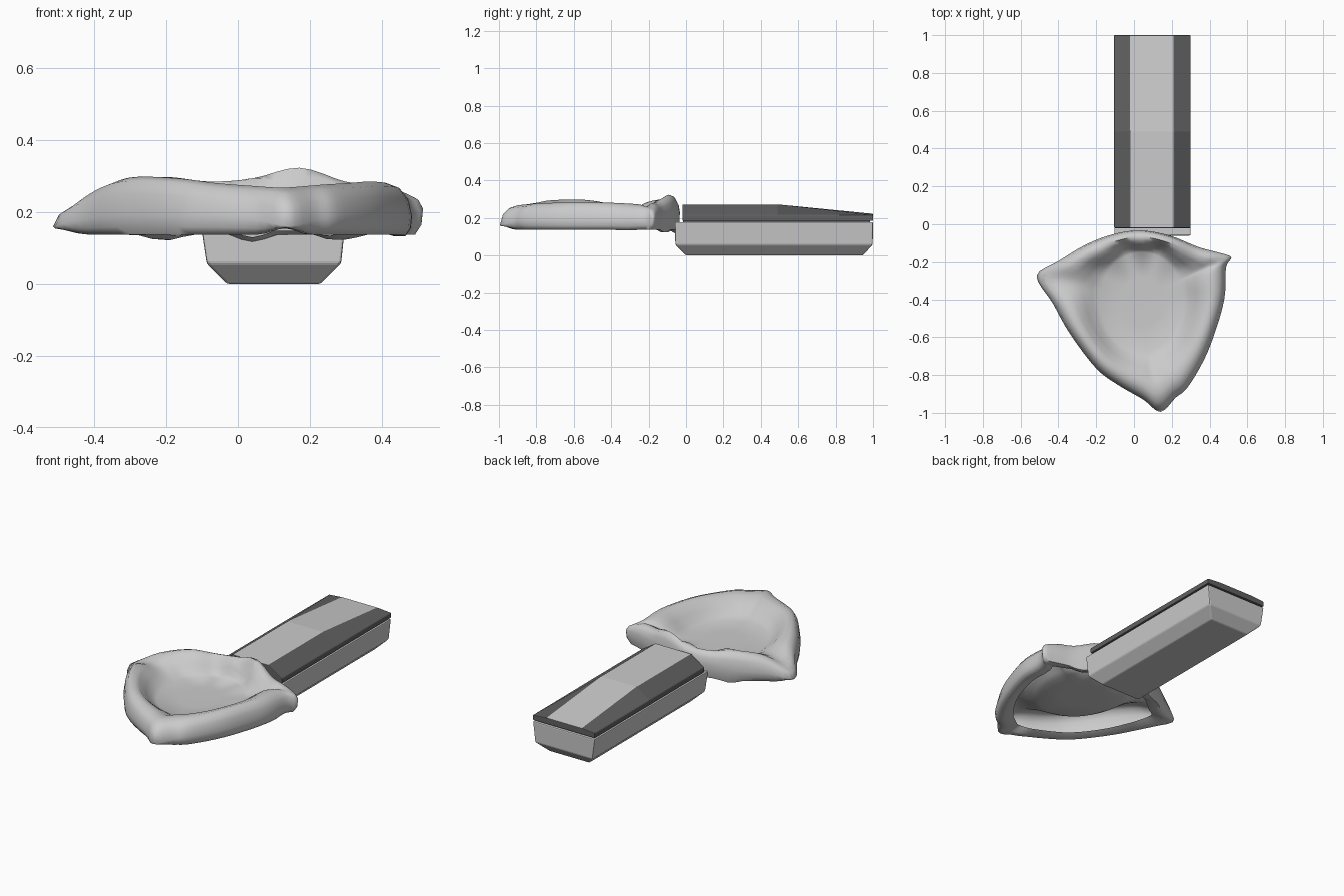
import bpy, bmesh, math
from mathutils import Vector

if "Cube" in bpy.data.objects:
    bpy.data.objects.remove(bpy.data.objects["Cube"])


def make_object(name, rings, cap_start=True, cap_end=True):
    """Loft closed rings of equal point count into one mesh."""
    bm = bmesh.new()
    vr = [[bm.verts.new(p) for p in ring] for ring in rings]
    n = len(vr[0])
    for a, b in zip(vr, vr[1:]):
        for i in range(n):
            j = (i + 1) % n
            bm.faces.new((a[i], a[j], b[j], b[i]))
    if cap_start:
        bm.faces.new(vr[0][::-1])
    if cap_end:
        bm.faces.new(vr[-1])
    bmesh.ops.recalc_face_normals(bm, faces=bm.faces)
    me = bpy.data.meshes.new(name)
    bm.to_mesh(me)
    bm.free()
    ob = bpy.data.objects.new(name, me)
    bpy.context.collection.objects.link(ob)
    return ob


def rect(x0, x1, y0, y1, z):
    return [(x0, y0, z), (x1, y0, z), (x1, y1, z), (x0, y1, z)]


def smooth(ob, angle):
    bpy.ops.object.select_all(action='DESELECT')
    ob.select_set(True)
    bpy.context.view_layer.objects.active = ob
    bpy.ops.object.shade_smooth_by_angle(angle=math.radians(angle))


def bevel(ob, width):
    m = ob.modifiers.new("bevel", 'BEVEL')
    m.width, m.segments = width, 2
    m.limit_method, m.angle_limit = 'ANGLE', math.radians(25)


def material(name, value):
    m = bpy.data.materials.new(name)
    m.diffuse_color = (value, value, value, 1)
    m.use_nodes = True
    m.node_tree.nodes["Principled BSDF"].inputs["Base Color"].default_value = m.diffuse_color
    return m


dark = material("dark_grey", 0.12)
light = material("light_grey", 0.8)

# Case: tapered tray with a chamfered underside
case = make_object("case_body", [
    rect(-0.03, 0.23, 0.0, 0.945, 0.0),
    rect(-0.087, 0.287, -0.057, 0.998, 0.057),
    rect(-0.105, 0.30, -0.06, 1.0, 0.178)])
bevel(case, 0.006)

# Lid: chamfered along the sides, level to the middle then sloping to the back
def lid_section(y, z_top):
    return [(-0.105, y, 0.185), (0.30, y, 0.185), (0.30, y, 0.215),
            (0.21, y, z_top), (-0.02, y, z_top), (-0.105, y, 0.215)]

lid = make_object("case_lid", [lid_section(-0.02, 0.272),
                               lid_section(0.49, 0.272),
                               lid_section(1.0, 0.222)])
lid.data.materials.append(dark)
lid.data.materials.append(light)
for f in lid.data.polygons:      # light panel along the top
    if f.normal.z > 0.9 and abs(f.center.x - 0.095) < 0.02:
        f.material_index = 1
bevel(lid, 0.004)

# Inner liner between case and lid
seam = make_object("case_seam", [rect(-0.09, 0.285, -0.015, 0.985, 0.17),
                                 rect(-0.09, 0.285, -0.015, 0.985, 0.19)])
seam.data.materials.append(dark)

# Cloth outline: x, y, height of outer edge, height of rim
outline = [
    (-0.515, -0.275, 0.16, 0.22), (-0.40, -0.195, 0.19, 0.275),
    (-0.25, -0.105, 0.20, 0.30), (-0.10, -0.05, 0.22, 0.285),
    (0.04, -0.033, 0.23, 0.295), (0.19, -0.06, 0.23, 0.33),
    (0.34, -0.12, 0.22, 0.285), (0.45, -0.15, 0.22, 0.275),
    (0.515, -0.175, 0.21, 0.255), (0.487, -0.23, 0.19, 0.27),
    (0.478, -0.40, 0.19, 0.28), (0.42, -0.60, 0.19, 0.285),
    (0.36, -0.74, 0.19, 0.28), (0.28, -0.87, 0.19, 0.275),
    (0.22, -0.92, 0.18, 0.27), (0.14, -0.995, 0.16, 0.265),
    (0.05, -0.93, 0.18, 0.27), (-0.08, -0.855, 0.19, 0.28),
    (-0.20, -0.765, 0.19, 0.295), (-0.34, -0.58, 0.19, 0.30),
    (-0.43, -0.42, 0.18, 0.275)]


# Resample the outline with a closed spline
def spline(pts, steps):
    out, n = [], len(pts)
    for i in range(n):
        p0, p1, p2, p3 = (Vector(pts[(i + k) % n]) for k in (-1, 0, 1, 2))
        for s in range(steps):
            t = s / steps
            out.append(0.5 * (2 * p1 + (p2 - p0) * t
                              + (2 * p0 - 5 * p1 + 4 * p2 - p3) * t * t
                              + (3 * p1 - p0 - 3 * p2 + p3) * t ** 3))
    return out


edge = spline(outline, 4)
cx, cy = 0.04, -0.41
FLOOR = 0.185


def mix(a, b, t):
    return a + (b - a) * t


# Ring between the rounded hollow (t=0) and the outline (t=1)
def ring(t, height, size=1.0):
    pts = []
    for p in edge:
        a = math.atan2(p[1] - cy, p[0] - cx)
        ex, ey = cx + 0.22 * size * math.cos(a), cy + 0.26 * size * math.sin(a)
        # creases fan across the rear of the hollow
        f = 0.016 * max(0, math.sin(a)) * math.sin(9 * a)
        pts.append((mix(ex, p[0], t), mix(ey, p[1], t), height(p[2], p[3], f)))
    return pts


def hem(o, r, f):
    return 0.137 + max(0, 0.178 - o) - 1.2 * max(0, f)


rings = [
    ring(0.60, lambda o, r, f: hem(o, r, f) + 0.012),
    ring(0.78, hem),
    ring(0.92, hem),
    ring(0.985, lambda o, r, f: mix(o, hem(o, r, f), 0.6)),
    ring(1.0, lambda o, r, f: o),
    ring(0.95, lambda o, r, f: mix(o, r, 0.55)),
    ring(0.85, lambda o, r, f: mix(o, r, 0.87)),
    ring(0.70, lambda o, r, f: mix(r, 0.285, 0.15)),
    ring(0.52, lambda o, r, f: mix(FLOOR, mix(r, 0.285, 0.4), 0.88) + f),
    ring(0.32, lambda o, r, f: mix(FLOOR, 0.285, 0.5) + f),
    ring(0.14, lambda o, r, f: mix(FLOOR, 0.285, 0.18) + 0.7 * f),
    ring(0.0, lambda o, r, f: FLOOR + 0.003),
    ring(0.0, lambda o, r, f: FLOOR, 0.5),
    ring(0.0, lambda o, r, f: FLOOR, 0.1)]
cloth = make_object("draped_cloth", rings, cap_start=False)
smooth(cloth, 60)
